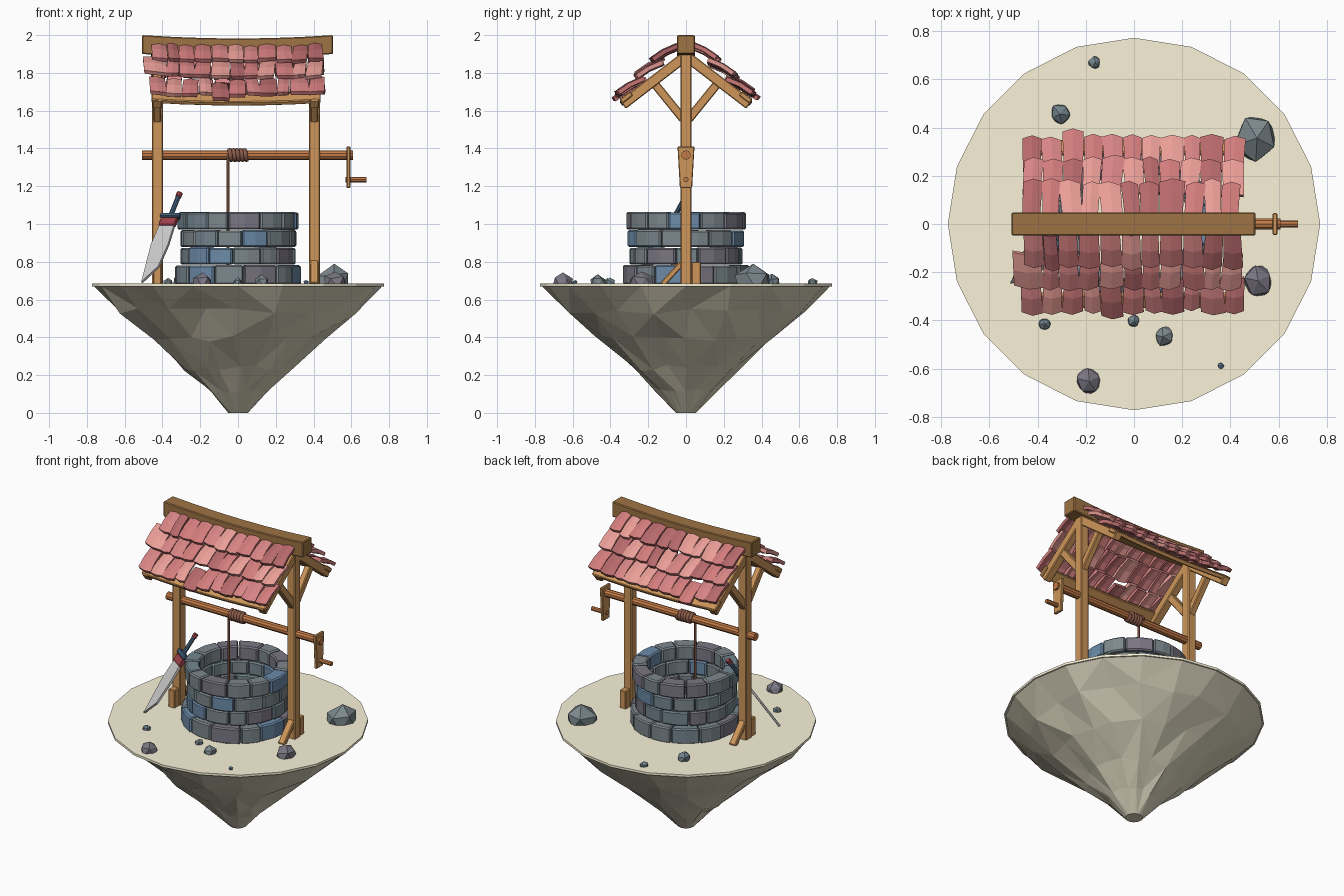
import bpy, bmesh, random
from math import pi, sin, cos, radians
from mathutils import Vector, Matrix

if "Cube" in bpy.data.objects:
    bpy.data.objects.remove(bpy.data.objects["Cube"])

random.seed(4)
GROUND = 0.685


def mat(name, hexcol):
    m = bpy.data.materials.new(name)
    rgb = [min(1, int(hexcol[i:i + 2], 16) / 255 * 1.14) for i in (0, 2, 4)]
    m.diffuse_color = [((c + 0.055) / 1.055) ** 2.4 for c in rgb] + [1]
    m.use_nodes = True
    m.node_tree.nodes["Principled BSDF"].inputs["Base Color"].default_value = m.diffuse_color
    return m


SAND, ROCK = mat("sand", "dcd6bf"), mat("island_rock", "bdb7a3")
WOOD, BEAM, AXLE = mat("wood", "b5844f"), mat("dark_wood", "8a653b"), mat("axle_wood", "ad6c3f")
ROPE, STEEL = mat("rope", "7a5040"), mat("steel", "b9b9b9")
BLUE, RED = mat("guard_blue", "3c566e"), mat("wrap_red", "8c3a42")
STONES = [mat("stone_%d" % i, c) for i, c in enumerate(("6d777c", "66757d", "5f7a94", "6b6873"))]
TILES = [mat("tile_%d" % i, c) for i, c in enumerate(("b96d6d", "cd8a84", "a05c5e", "bd7474"))]


def make(name, bm, mats, bevel=0):
    bmesh.ops.recalc_face_normals(bm, faces=bm.faces)
    me = bpy.data.meshes.new(name)
    bm.to_mesh(me)
    bm.free()
    for m in mats:
        me.materials.append(m)
    ob = bpy.data.objects.new(name, me)
    bpy.context.collection.objects.link(ob)
    if bevel:
        b = ob.modifiers.new("bevel", "BEVEL")
        b.width, b.segments, b.limit_method = bevel, 1, "ANGLE"
    return ob


def box(name, lo, hi, m, bevel=0.005, mtx=Matrix()):
    lo, hi = Vector(lo), Vector(hi)
    bm = bmesh.new()
    bmesh.ops.create_cube(bm, size=1, matrix=mtx @ Matrix.Translation((lo + hi) / 2)
                          @ Matrix.Diagonal((*(hi - lo), 1)))
    return make(name, bm, [m], bevel)


def bar(name, p, q, wx, t, m):
    """Square bar in the y-z plane from p to q, wx wide along x."""
    p, q = Vector(p), Vector(q)
    d = (q - p).normalized()
    x = Vector((1, 0, 0))
    mtx = Matrix((x, d.cross(x), d)).transposed().to_4x4()
    mtx.translation = p
    return box(name, (-wx / 2, -t / 2, 0), (wx / 2, t / 2, (q - p).length), m, 0.005, mtx)


def rod(name, p, q, r, m, sides=10):
    p, q = Vector(p), Vector(q)
    rot = (q - p).to_track_quat("Z", "Y").to_matrix().to_4x4()
    bm = bmesh.new()
    bmesh.ops.create_cone(bm, cap_ends=True, segments=sides, radius1=r, radius2=r, depth=(q - p).length,
                          matrix=Matrix.Translation((p + q) / 2) @ rot)
    return make(name, bm, [m])


# floating island: 20-sided slab over a jittered faceted cone
def lathe(name, profile, m, jitter):
    bm = bmesh.new()
    rings = []
    for k, (r, z) in enumerate(profile):
        j = jitter if 0 < k < len(profile) - 1 else 0
        ring = []
        for i in range(20):
            a = pi / 10 * (i + random.uniform(-2, 2) * j)
            rr = r * (1 + random.uniform(-j, j) * 0.5)
            ring.append(bm.verts.new((rr * cos(a), rr * sin(a), z + random.uniform(-j, j) * 0.2)))
        rings.append(ring)
    for a, b in zip(rings, rings[1:]):
        for i in range(20):
            bm.faces.new((a[i], a[i - 1], b[i - 1], b[i]))
    bm.faces.new(rings[0])
    bm.faces.new(rings[-1])
    if jitter:
        bmesh.ops.triangulate(bm, faces=bm.faces)
    return make(name, bm, [m])


lathe("island_top", [(0.772, GROUND), (0.772, 0.67)], SAND, 0)
lathe("island_base", [(0.765, 0.672), (0.63, 0.54), (0.465, 0.395), (0.29, 0.235), (0.155, 0.11), (0.052, 0)],
      ROCK, 0.09)

# well wall: four staggered courses of stone blocks
for c, (r, z0, z1) in enumerate([(0.333, 0.68, 0.782), (0.303, 0.785, 0.875),
                                 (0.307, 0.878, 0.967), (0.318, 0.97, 1.062)]):
    bm = bmesh.new()
    n = 13
    cuts = [2 * pi / n * (i + 0.5 * (c % 2) + random.uniform(-0.14, 0.14)) for i in range(n)]
    cuts.append(cuts[0] + 2 * pi)
    for a0, a1 in zip(cuts, cuts[1:]):
        ro = r + random.uniform(-0.004, 0.005)
        top = z1 + random.uniform(-0.003, 0.003)
        angs = [a0 + 0.006, (a0 + a1) / 2, a1 - 0.006]
        secs = [[bm.verts.new((q * cos(a), q * sin(a), z))
                 for q, z in ((0.23, z0), (ro, z0), (ro, top), (0.23, top))] for a in angs]
        fs = [bm.faces.new(secs[0]), bm.faces.new(secs[2])]
        for s, t in zip(secs, secs[1:]):
            fs += [bm.faces.new((s[i - 1], s[i], t[i], t[i - 1])) for i in range(4)]
        mi = random.choice((0, 0, 0, 1, 1, 2, 3))
        for f in fs:
            f.material_index = mi
    make("well_course_%d" % (c + 1), bm, STONES, 0.008)

# posts with feet, rafters and braces
for side, x, f in (("left", -0.427, 1), ("right", 0.404, -1)):
    box(side + "_post", (x - 0.029, -0.03, 0.67), (x + 0.029, 0.03, 1.91), WOOD)
    bar(side + "_foot_brace", (x, f * 0.125, 0.68), (x, f * 0.015, 0.80), 0.045, 0.03, WOOD)
    box(side + "_foot_block", (x - 0.023, -f * 0.03, 0.68), (x + 0.023, -f * 0.08, 0.80), WOOD)
    for end, s in (("front", -1), ("back", 1)):
        bar(f"{side}_{end}_rafter", (x, s * 0.01, 1.882), (x, s * 0.335, 1.632), 0.05, 0.055, WOOD)
        bar(f"{side}_{end}_brace", (x, s * 0.01, 1.55), (x, s * 0.178, 1.757), 0.04, 0.046, WOOD)


def sag(x):
    return 0.018 * (1 - min(1, (x / 0.5) ** 2))


# sagging ridge beam and eave boards
def sagging_beam(name, x0, x1, section, m):
    bm = bmesh.new()
    prev = None
    for i in range(7):
        x = x0 + (x1 - x0) * i / 6
        ring = [bm.verts.new((x, y, z - sag(x))) for y, z in section]
        if prev:
            for k in range(4):
                bm.faces.new((prev[k - 1], prev[k], ring[k], ring[k - 1]))
        else:
            bm.faces.new(ring)
        prev = ring
    bm.faces.new(prev)
    make(name, bm, [m], 0.005)


sagging_beam("ridge_beam", -0.508, 0.503, [(-0.048, 1.9), (0.048, 1.9), (0.048, 2.0), (-0.048, 2.0)], BEAM)

# roof: three overlapping rows of arched, uneven tiles per slope
TH = radians(39)
for end, s in (("front", -1), ("back", 1)):
    sagging_beam(end + "_eave_board", -0.457, 0.438,
                 [(s * 0.28, 1.685), (s * 0.335, 1.642), (s * 0.352, 1.664), (s * 0.297, 1.707)], WOOD)
    bm = bmesh.new()
    n = 11
    for row in range(3):
        edges = [-0.47 + 0.92 * (i + random.uniform(-0.15, 0.15)) / n for i in range(n + 1)]
        if s < 0 and row == 1:
            edges[0] = -0.505
        for i in range(n):
            cx, w = (edges[i] + edges[i + 1]) / 2, edges[i + 1] - edges[i] - 0.004
            slip = random.uniform(-0.012, 0.012)
            if row == 2 and i == (4 if s < 0 else 2):
                slip = 0.035
            turn, lift = random.uniform(-0.1, 0.1), random.uniform(0, 0.012)
            verts = bmesh.ops.create_grid(bm, x_segments=2, y_segments=2, size=0.5)["verts"]
            mi = random.randrange(4)
            for f in {f for v in verts for f in v.link_faces}:
                f.material_index = mi
            for v in verts:
                u, t = v.co.x, v.co.y + 0.5
                arch = 1 - 4 * u * u
                x = cx + u * w * (0.9 + 0.1 * t) + turn * (t - 0.5) * 0.15
                d = 0.01 + 0.128 * row + 0.15 * t + slip + 0.01 * arch * t + turn * u * w
                h = 0.01 + 0.011 * (2 - row) + 0.028 * t + 0.008 * arch + lift + 0.008 * (abs(t - 0.5) < 0.1)
                v.co = (x, s * (d * cos(TH) + h * sin(TH)), 1.93 - d * sin(TH) + h * cos(TH) - sag(x))
    ob = make(end + "_roof_tiles", bm, TILES)
    sol = ob.modifiers.new("thickness", "SOLIDIFY")
    sol.thickness, sol.offset = 0.022, 0

# windlass: axle, crank, handle, rope coil and hanging rope
rod("axle", (-0.508, 0, 1.365), (0.608, 0, 1.365), 0.025, AXLE)
crank = box("crank_arm", (0.575, -0.045, 1.19), (0.595, 0.045, 1.41), WOOD, 0.004)
for v in crank.data.vertices:
    if v.co.z < 1.3:
        v.co.y *= 0.72
rod("crank_handle", (0.57, 0, 1.235), (0.68, 0, 1.235), 0.014, AXLE, 8)
rod("hanging_rope", (-0.053, -0.02, 1.37), (-0.053, -0.02, 0.69), 0.008, ROPE, 6)
cu = bpy.data.curves.new("rope_coil", "CURVE")
cu.dimensions, cu.bevel_depth, cu.bevel_resolution, cu.use_fill_caps = "3D", 0.012, 1, True
sp = cu.splines.new("POLY")
sp.points.add(50)
for i, p in enumerate(sp.points):
    a = 2 * pi * i / 10
    p.co = (-0.05 + 0.1 * i / 50, 0.027 * cos(a), 1.365 + 0.027 * sin(a), 1)
cu.materials.append(ROPE)
coil = bpy.data.objects.new("rope_coil", cu)
bpy.context.collection.objects.link(coil)
bpy.context.view_layer.objects.active = coil
coil.select_set(True)
bpy.ops.object.convert(target="MESH")

# sword leaning against the well: local x = blade width, local y = along the sword
A = Vector((0.33, 0.45, 0.83)).normalized()
W = Vector((0.806, -0.591, 0)).normalized()
M = Matrix((W, A, W.cross(A))).transposed().to_4x4()
M.translation = (-0.497, -0.25, 0.69)
bm = bmesh.new()
bm.faces.new([bm.verts.new(M @ Vector((x, y, 0))) for x, y in
              ((-0.015, 0), (0.055, 0.1), (0.062, 0.24), (0.05, 0.37), (-0.045, 0.37), (-0.05, 0.24))])
blade = make("sword_blade", bm, [STEEL])
sol = blade.modifiers.new("thickness", "SOLIDIFY")
sol.thickness, sol.offset = 0.014, 0
box("sword_collar", (-0.05, 0.36, -0.012), (0.055, 0.41, 0.012), RED, 0.004, M)
box("sword_guard", (-0.06, 0.41, -0.018), (0.065, 0.437, 0.018), BLUE, 0.006, M)
rod("sword_grip", M @ Vector((0, 0.435, 0)), M @ Vector((0, 0.55, 0)), 0.013, BLUE, 8)
rod("sword_pommel", M @ Vector((0, 0.545, 0)), M @ Vector((0, 0.572, 0)), 0.016, RED, 8)

# loose rocks: x, y, radius
for k, (x, y, r) in enumerate([(0.505, 0.355, 0.1), (0.515, -0.237, 0.066), (0.125, -0.465, 0.044),
                               (0, -0.402, 0.027), (-0.37, -0.416, 0.027), (-0.188, -0.652, 0.06),
                               (0.36, -0.588, 0.014), (-0.305, 0.458, 0.047), (-0.163, 0.67, 0.027)]):
    bm = bmesh.new()
    bmesh.ops.create_icosphere(bm, subdivisions=1, radius=r, matrix=Matrix.Translation((x, y, GROUND + 0.005))
                               @ Matrix.Rotation(random.uniform(0, 6), 4, "Z") @ Matrix.Diagonal((1, 1, 0.9, 1)))
    for v in bm.verts:
        v.co += Vector([random.uniform(-0.12, 0.12) * r for _ in range(3)])
    make("rock_%d" % (k + 1), bm, [STONES[(0, 3, 0, 1, 1, 3, 2, 1, 1)[k]]])
